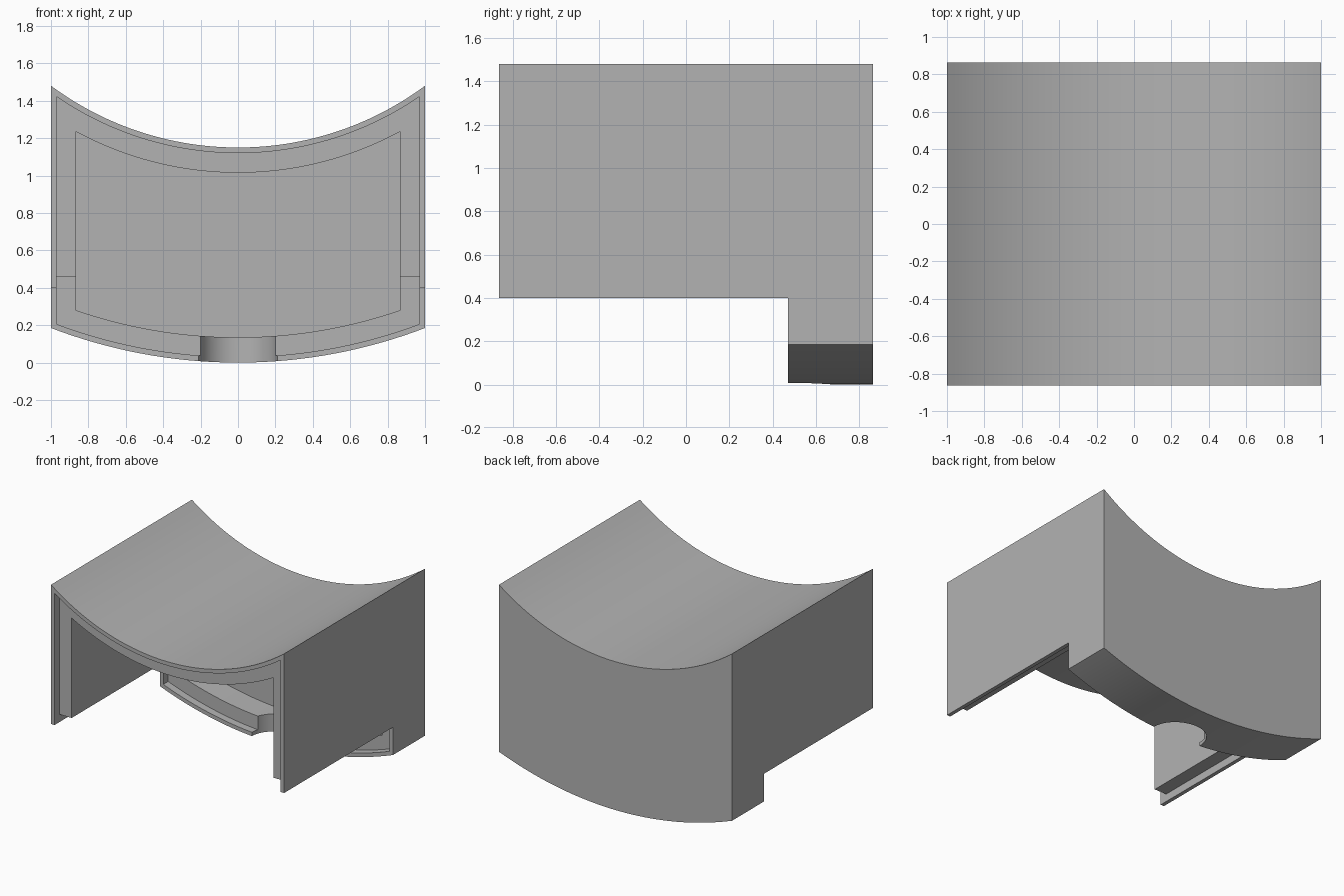
import bpy
import bmesh
import math

cube = bpy.data.objects.get("Cube")
if cube:
    bpy.data.objects.remove(cube, do_unlink=True)

DEPTH = 0.863        # half depth of the housing
SHELF = 0.47         # front edge of the bottom shelf
SKIRT = 0.40         # bottom edge of the side walls
LIP, WALL = 0.03, 0.135
STEP = 0.06          # how far the inner wall sits behind the lip
SEGMENTS = 48

grey = bpy.data.materials.new("Plain grey")
grey.use_nodes = True
grey.diffuse_color = (0.45, 0.45, 0.45, 1)
grey.node_tree.nodes["Principled BSDF"].inputs["Base Color"].default_value = grey.diffuse_color


def arc(half, centre, radius):
    """Points of a sagging circular arc, left to right."""
    xs = [half * (2 * i / SEGMENTS - 1) for i in range(SEGMENTS + 1)]
    return [(x, centre - math.sqrt(radius ** 2 - x ** 2)) for x in xs]


def profile(inset, flat_top=None):
    """Front outline, offset inward, with a curved or a flat top."""
    half = 1 - inset
    bottom = arc(half, 2.795, 2.795 - inset)
    if flat_top is None:
        top = arc(half, 2.83, 1.68 + inset)[::-1]
    else:
        top = [(half, flat_top), (-half, flat_top)]
    return bottom + top


def extrude(name, outline, start, end, axis="y"):
    """Solid prism from an outline in the xz or the xy plane."""
    bm = bmesh.new()

    def place(p, d):
        return (p[0], d, p[1]) if axis == "y" else (p[0], p[1], d)

    a = [bm.verts.new(place(p, start)) for p in outline]
    b = [bm.verts.new(place(p, end)) for p in outline]
    bm.faces.new(a)
    bm.faces.new(b[::-1])
    for i in range(len(a)):
        j = (i + 1) % len(a)
        bm.faces.new((a[j], a[i], b[i], b[j]))
    bmesh.ops.recalc_face_normals(bm, faces=bm.faces)
    mesh = bpy.data.meshes.new(name)
    bm.to_mesh(mesh)
    bm.free()
    mesh.materials.append(grey)
    obj = bpy.data.objects.new(name, mesh)
    bpy.context.collection.objects.link(obj)
    return obj


# Solid block with curved top and bottom
housing = extrude("housing", profile(0), -DEPTH, DEPTH)

# Cutters: open underside, main cavity, two rebates and the shelf notch
box = [(-2, -1), (2, -1), (2, SKIRT), (-2, SKIRT)]
circle = [(0.21 * math.cos(t * math.tau / 64), SHELF + 0.21 * math.sin(t * math.tau / 64))
          for t in range(64)]
cutters = [
    extrude("underside_cutter", box, -2, SHELF),
    extrude("cavity_cutter", profile(WALL), -2, DEPTH - WALL),
    extrude("front_rebate_cutter", profile(LIP), -1.5, -DEPTH + STEP),
    extrude("lower_rebate_cutter", profile(LIP, SKIRT + STEP), -1.7, SHELF + STEP),
    extrude("notch_cutter", circle, -0.5, 0.35, axis="z"),
]
for cutter in cutters:
    mod = housing.modifiers.new(cutter.name, "BOOLEAN")
    mod.operation = "DIFFERENCE"
    mod.solver = "EXACT"
    mod.object = cutter

# Apply the cuts, then drop the cutters
bpy.context.view_layer.update()
graph = bpy.context.evaluated_depsgraph_get()
mesh = bpy.data.meshes.new_from_object(housing.evaluated_get(graph))
housing.modifiers.clear()
housing.data = mesh
for cutter in cutters:
    bpy.data.objects.remove(cutter, do_unlink=True)

# Smooth the curved faces and keep the edges sharp
bpy.ops.object.select_all(action="DESELECT")
housing.select_set(True)
bpy.context.view_layer.objects.active = housing
bpy.ops.object.shade_smooth_by_angle(angle=math.radians(20))
